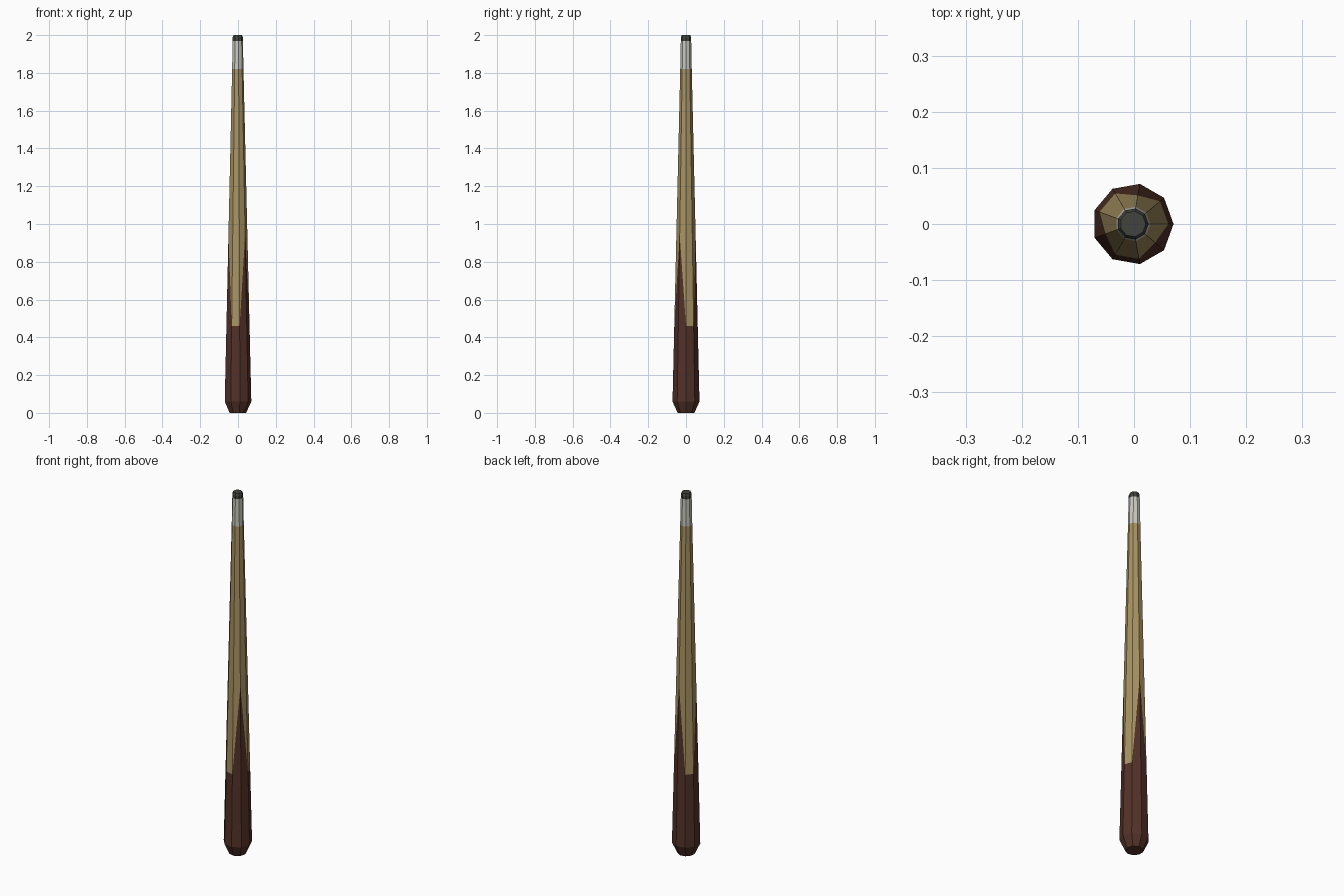
import bpy
import bmesh
from math import cos, sin, radians

if "Cube" in bpy.data.objects:
    bpy.data.objects.remove(bpy.data.objects["Cube"], do_unlink=True)

SIDES = 9
OFFSET_X = -0.002


def make_material(name, rgb):
    mat = bpy.data.materials.new(name)
    mat.use_nodes = True
    color = (*rgb, 1)
    mat.diffuse_color = color
    mat.node_tree.nodes["Principled BSDF"].inputs["Base Color"].default_value = color
    return mat


def shaft_radius(z):
    """Straight taper from the thick end up to the ferrule."""
    return 0.0725 + (0.031 - 0.0725) * (z - 0.06) / (1.82 - 0.06)


def level(z, r):
    return [(z, r)] * SIDES


def lathe(name, rings, mat, cap_bottom=False, cap_top=False):
    """Join nine-sided rings, each a list of (height, radius) per corner."""
    bm = bmesh.new()
    loops = []
    for ring in rings:
        loop = []
        for k, (z, r) in enumerate(ring):
            a = radians(360 / SIDES * k)
            loop.append(bm.verts.new((OFFSET_X + r * cos(a), r * sin(a), z)))
        loops.append(loop)
    for low, high in zip(loops, loops[1:]):
        for k in range(SIDES):
            n = (k + 1) % SIDES
            bm.faces.new((low[k], low[n], high[n], high[k]))
    if cap_bottom:
        bm.faces.new(loops[0][::-1])
    if cap_top:
        bm.faces.new(loops[-1])
    mesh = bpy.data.meshes.new(name)
    bm.to_mesh(mesh)
    bm.free()
    mesh.materials.append(mat)
    obj = bpy.data.objects.new(name, mesh)
    bpy.context.collection.objects.link(obj)
    return obj


dark_wood = make_material("dark brown wood", (0.085, 0.031, 0.021))
pale_wood = make_material("pale wood", (0.39, 0.29, 0.122))
white = make_material("off white", (0.58, 0.58, 0.52))
charcoal = make_material("charcoal", (0.055, 0.055, 0.047))

# Inlay seam: every third corner rises to a pointed dark prong
seam = []
for k in range(SIDES):
    z = 0.94 if k % 3 == 2 else 0.46
    seam.append((z, shaft_radius(z)))

# Dark butt with chamfered foot
lathe("butt", [level(0, 0.045), level(0.06, 0.0725), seam], dark_wood, cap_bottom=True)

# Pale tapering shaft
lathe("shaft", [seam, level(1.82, 0.031)], pale_wood)

# Ferrule and rounded tip
lathe("ferrule", [level(1.82, 0.031), level(1.97, 0.028)], white)
lathe("tip", [level(1.97, 0.028), level(1.988, 0.028), level(2.0, 0.023)],
      charcoal, cap_top=True)
